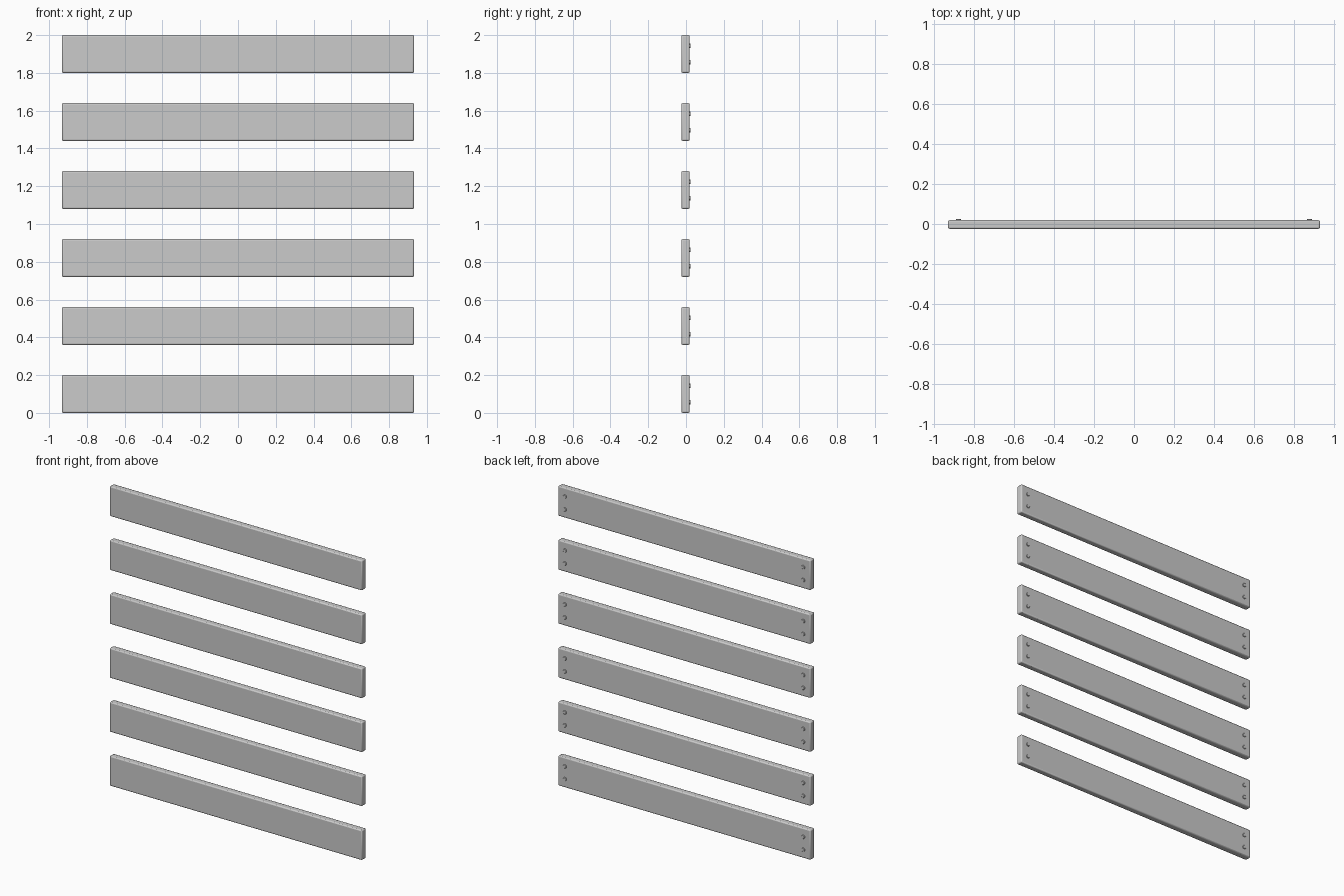
import bpy
from math import radians

if "Cube" in bpy.data.objects:
    bpy.data.objects.remove(bpy.data.objects["Cube"])

COUNT, PITCH = 6, 0.36
LENGTH, HEIGHT = 1.864, 0.2
FRONT, BACK = -0.024, 0.019      # plank faces in y
BOLT_X, BOLT_DZ = 0.88, 0.043    # bolt offsets from the plank centre


def soften(obj, width, segments):
    """Rounded edges with smooth shading."""
    bev = obj.modifiers.new("bevel", 'BEVEL')
    bev.width = width
    bev.segments = segments
    bev.limit_method = 'ANGLE'
    bev.angle_limit = radians(50)
    bpy.ops.object.shade_smooth_by_angle(angle=radians(30))


def plank(name, z):
    bpy.ops.mesh.primitive_cube_add(size=1, location=(0, (FRONT + BACK) / 2, z))
    obj = bpy.context.object
    obj.name = name
    obj.scale = (LENGTH, BACK - FRONT, HEIGHT)
    bpy.ops.object.transform_apply(location=False, rotation=False, scale=True)
    soften(obj, 0.007, 2)


def bolt(name, x, z):
    # Head stands proud of the back face and is sunk slightly into the wood
    bpy.ops.mesh.primitive_cylinder_add(vertices=12, radius=0.0125, depth=0.01,
                                        location=(x, 0.02, z),
                                        rotation=(radians(90), 0, 0))
    obj = bpy.context.object
    obj.name = name
    soften(obj, 0.002, 1)


# Row of planks, each with two bolt heads at either end
for i in range(COUNT):
    z = HEIGHT / 2 + i * PITCH
    plank(f"plank_{i + 1}", z)
    for sx in (-1, 1):
        for sz in (-1, 1):
            side = "left" if sx < 0 else "right"
            level = "lower" if sz < 0 else "upper"
            bolt(f"bolt_{i + 1}_{side}_{level}", sx * BOLT_X, z + sz * BOLT_DZ)
